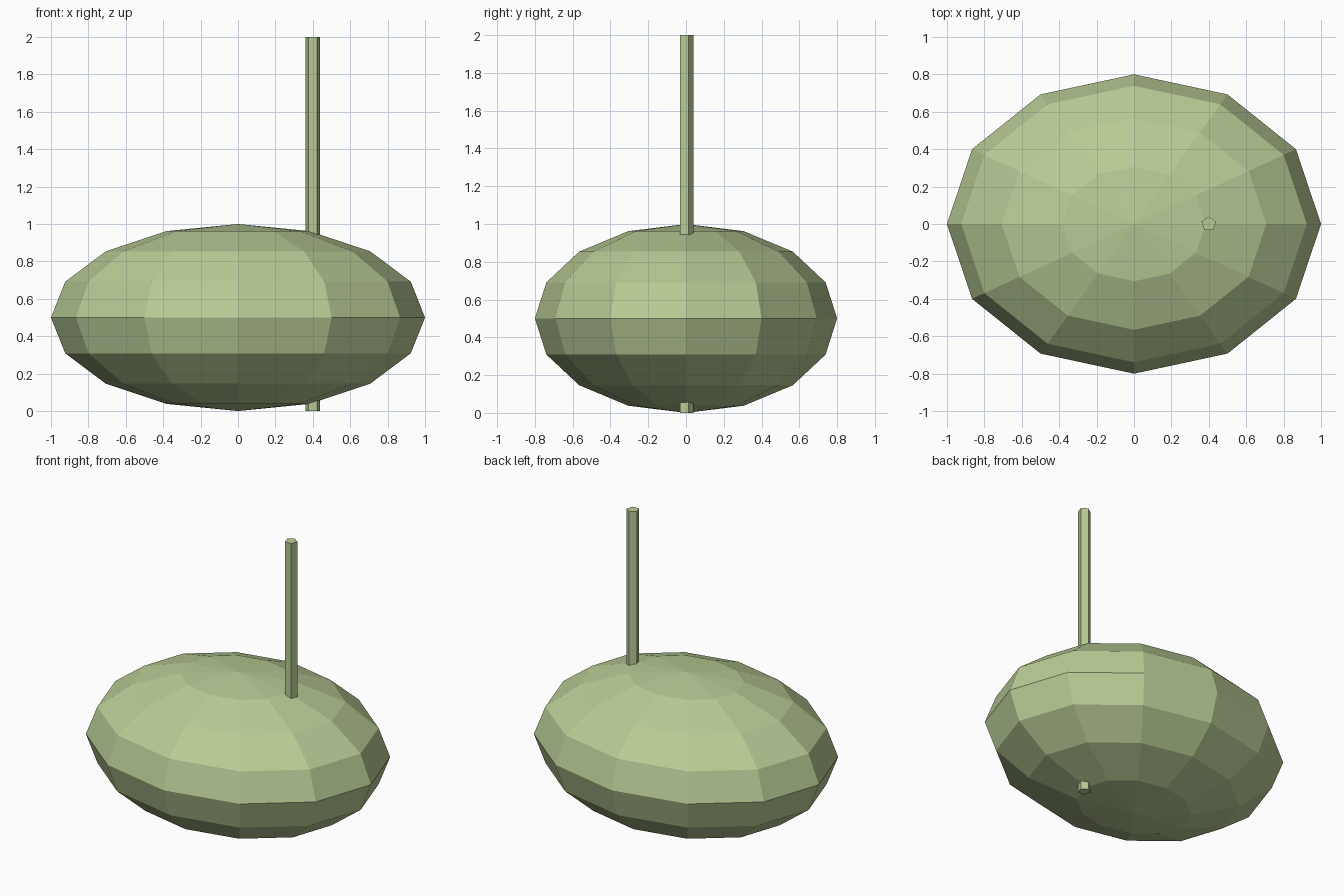
import bpy

if "Cube" in bpy.data.objects:
    bpy.data.objects.remove(bpy.data.objects["Cube"])

# Single flat colour
green = bpy.data.materials.new("pale_green")
green.diffuse_color = (0.48, 0.60, 0.30, 1.0)
green.use_nodes = True
green.node_tree.nodes["Principled BSDF"].inputs["Base Color"].default_value = green.diffuse_color


def finish(name):
    obj = bpy.context.object
    obj.name = name
    obj.data.materials.append(green)
    return obj


# Flattened faceted body
bpy.ops.mesh.primitive_uv_sphere_add(segments=12, ring_count=8, radius=1.0, location=(0, 0, 0.5))
body = finish("body")
body.scale = (1.0, 0.8, 0.5)

# Five-sided pole passing through the body
bpy.ops.mesh.primitive_cylinder_add(vertices=5, radius=0.04, depth=2.0, location=(0.4, 0, 1.0))
finish("pole")
